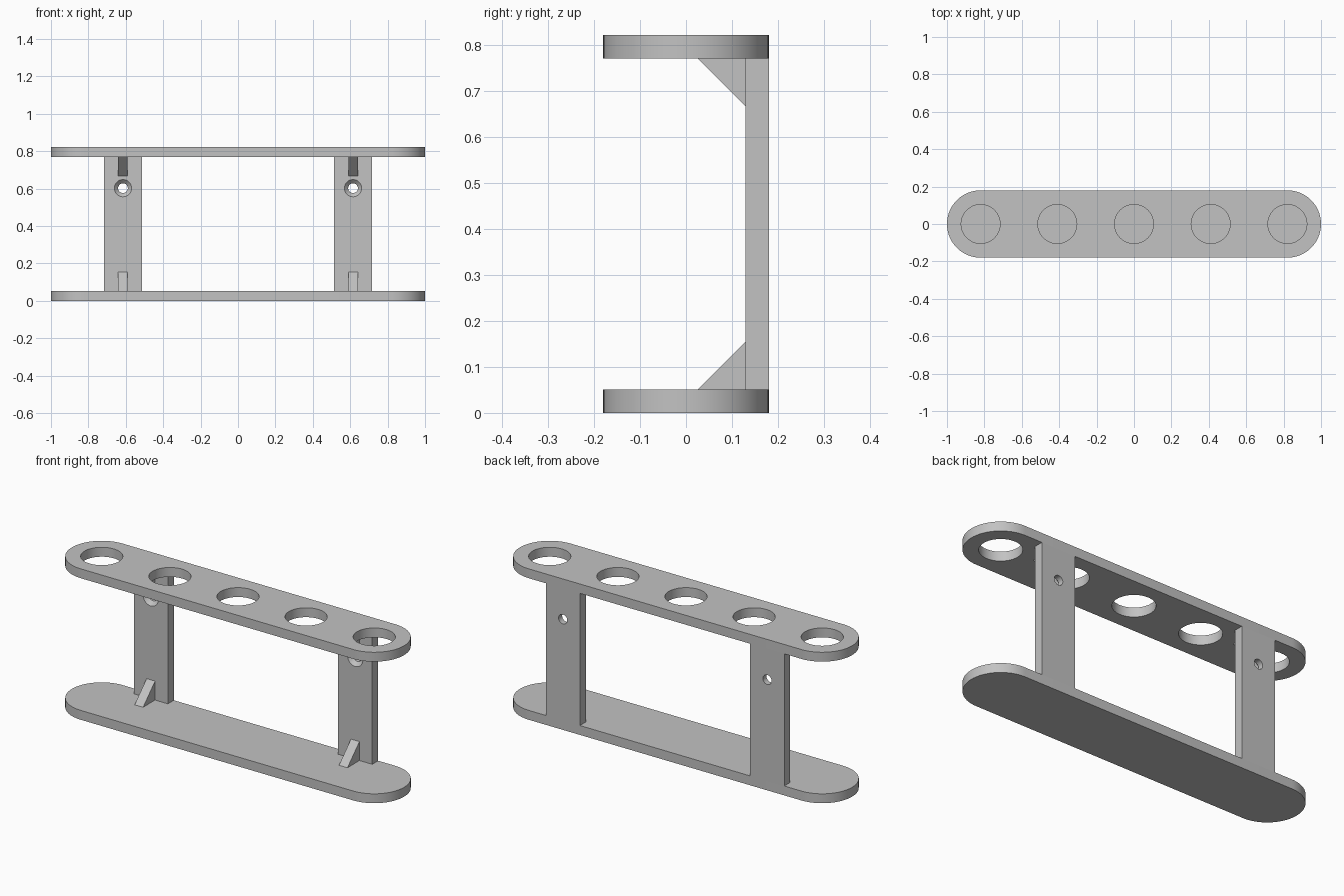
import bpy, bmesh
from math import pi, cos, sin, radians
from mathutils import Matrix, Vector

cube = bpy.data.objects.get("Cube")
if cube:
    bpy.data.objects.remove(cube, do_unlink=True)

HALF_W = 0.18            # half depth of the plates, also the end radius
THICK = 0.051            # thickness of plates, uprights and gussets
HEIGHT = 0.821
POST_X = 0.615
POST_Y = HALF_W - THICK  # front face of the uprights
SCREW_Z = 0.602

grey = bpy.data.materials.new("plain grey")
grey.use_nodes = True
grey.diffuse_color = (0.54, 0.54, 0.54, 1)
grey.node_tree.nodes["Principled BSDF"].inputs["Base Color"].default_value = grey.diffuse_color


def finish(name, bm):
    bmesh.ops.recalc_face_normals(bm, faces=bm.faces)
    mesh = bpy.data.meshes.new(name)
    bm.to_mesh(mesh)
    bm.free()
    mesh.materials.append(grey)
    obj = bpy.data.objects.new(name, mesh)
    bpy.context.collection.objects.link(obj)
    return obj


def prism(name, points, offset):
    """Extrude a flat outline along an offset."""
    bm = bmesh.new()
    face = bm.faces.new([bm.verts.new(p) for p in points])
    ext = bmesh.ops.extrude_face_region(bm, geom=[face], use_keep_orig=True)
    moved = [g for g in ext["geom"] if isinstance(g, bmesh.types.BMVert)]
    bmesh.ops.translate(bm, verts=moved, vec=Vector(offset))
    return finish(name, bm)


def cone(name, r1, r2, depth, matrix):
    bm = bmesh.new()
    bmesh.ops.create_cone(bm, cap_ends=True, segments=64, radius1=r1,
                          radius2=r2, depth=depth, matrix=matrix)
    return finish(name, bm)


def activate(obj):
    bpy.ops.object.select_all(action='DESELECT')
    obj.select_set(True)
    bpy.context.view_layer.objects.active = obj


def cut(obj, cutter):
    mod = obj.modifiers.new("hole", 'BOOLEAN')
    mod.operation = 'DIFFERENCE'
    mod.solver = 'EXACT'
    mod.object = cutter
    activate(obj)
    bpy.ops.object.modifier_apply(modifier=mod.name)
    bpy.data.objects.remove(cutter, do_unlink=True)


def smooth(obj):
    activate(obj)
    bpy.ops.object.shade_smooth_by_angle(angle=radians(30))


def plate(name, z):
    """Slab with fully rounded ends."""
    steps = 40
    outline = []
    for side, start in ((1, -pi / 2), (-1, pi / 2)):
        for i in range(steps + 1):
            a = start + pi * i / steps
            outline.append((side * (1 - HALF_W) + HALF_W * cos(a), HALF_W * sin(a), z))
    return prism(name, outline, (0, 0, THICK))


# Plates, the upper one with five round holes
base = plate("base_plate", 0)
rack = plate("top_plate", HEIGHT - THICK)
for i in range(-2, 3):
    cut(rack, cone("hole_cutter", 0.104, 0.104, 0.3,
                   Matrix.Translation((i * 0.41, 0, HEIGHT))))
smooth(base)
smooth(rack)

for side, sx in (("left", 1), ("right", -1)):
    x = sx * POST_X
    low, high = THICK, HEIGHT - THICK

    # Upright flush with the back edge, with a countersunk screw hole
    w = 0.1025
    post = prism(side + "_upright",
                 [(x - w, POST_Y, low), (x + w, POST_Y, low),
                  (x + w, POST_Y, high), (x - w, POST_Y, high)], (0, THICK, 0))
    turn = Matrix.Rotation(-pi / 2, 4, 'X')
    cut(post, cone("screw_cutter", 0.026, 0.026, 0.3,
                   Matrix.Translation((x, POST_Y, SCREW_Z)) @ turn))
    cut(post, cone("sink_cutter", 0.066, 0.026, 0.04,
                   Matrix.Translation((x, POST_Y, SCREW_Z)) @ turn))
    smooth(post)

    # Triangular gussets in the corners
    g, leg = THICK / 2, 0.103
    for name, z, d in (("lower", low, leg), ("upper", high, -leg)):
        prism(f"{side}_{name}_gusset",
              [(x - g, POST_Y, z), (x - g, POST_Y - leg, z), (x - g, POST_Y, z + d)],
              (THICK, 0, 0))
